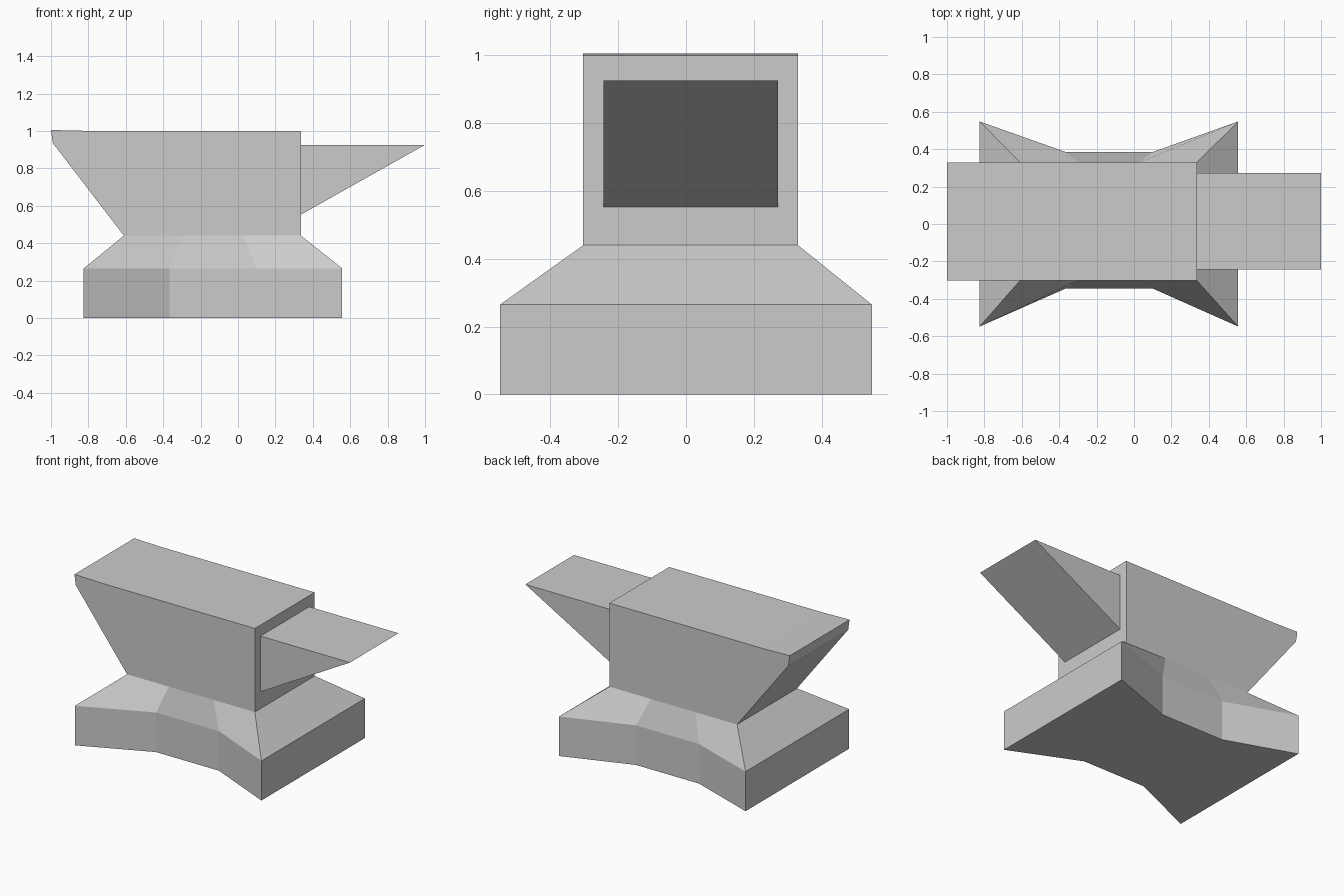
import bpy
import bmesh

if "Cube" in bpy.data.objects:
    bpy.data.objects.remove(bpy.data.objects["Cube"])

iron = bpy.data.materials.new("iron_grey")
iron.diffuse_color = (0.6, 0.6, 0.6, 1)
iron.use_nodes = True
iron.node_tree.nodes["Principled BSDF"].inputs["Base Color"].default_value = iron.diffuse_color


def loft(name, rings):
    """Skin a stack of matching closed rings and cap both ends."""
    bm = bmesh.new()
    loops = [[bm.verts.new(p) for p in ring] for ring in rings]
    n = len(loops[0])
    for low, high in zip(loops, loops[1:]):
        for i in range(n):
            j = (i + 1) % n
            bm.faces.new((low[i], low[j], high[j], high[i]))
    bm.faces.new(loops[0][::-1])
    bm.faces.new(loops[-1])
    bmesh.ops.recalc_face_normals(bm, faces=bm.faces[:])
    mesh = bpy.data.meshes.new(name)
    bm.to_mesh(mesh)
    bm.free()
    mesh.materials.append(iron)
    obj = bpy.data.objects.new(name, mesh)
    bpy.context.collection.objects.link(obj)
    return obj


def side_profile(name, outline, y0, y1):
    """Extrude an x-z outline across the width."""
    return loft(name, [[(x, y, z) for x, z in outline] for y in (y0, y1)])


def foot_ring(xs, front, back, z):
    """Plan outline: front points left to right, back points right to left."""
    pts = list(zip(xs, front)) + list(zip(xs, back))[::-1]
    return [(x, y, z) for x, y in pts]


# Foot with pinched sides, tapering up to the waist
wide_x = (-0.825, -0.365, 0.10, 0.557)
wide_front = (-0.548, -0.345, -0.345, -0.548)
wide_back = (0.548, 0.385, 0.385, 0.548)
waist_x = (-0.61, -0.30, 0.03, 0.337)
loft("foot", [
    foot_ring(wide_x, wide_front, wide_back, 0.0),
    foot_ring(wide_x, wide_front, wide_back, 0.265),
    foot_ring(waist_x, (-0.303,) * 4, (0.33,) * 4, 0.44),
])

# Body with overhanging heel
side_profile("body", [
    (-0.61, 0.44), (0.337, 0.44), (0.337, 1.0),
    (-0.79, 1.0), (-1.0, 1.005), (-0.99, 0.935),
], -0.303, 0.33)

# Wedge horn
side_profile("horn", [
    (0.337, 0.553), (1.0, 0.926), (0.337, 0.926),
], -0.243, 0.272)
